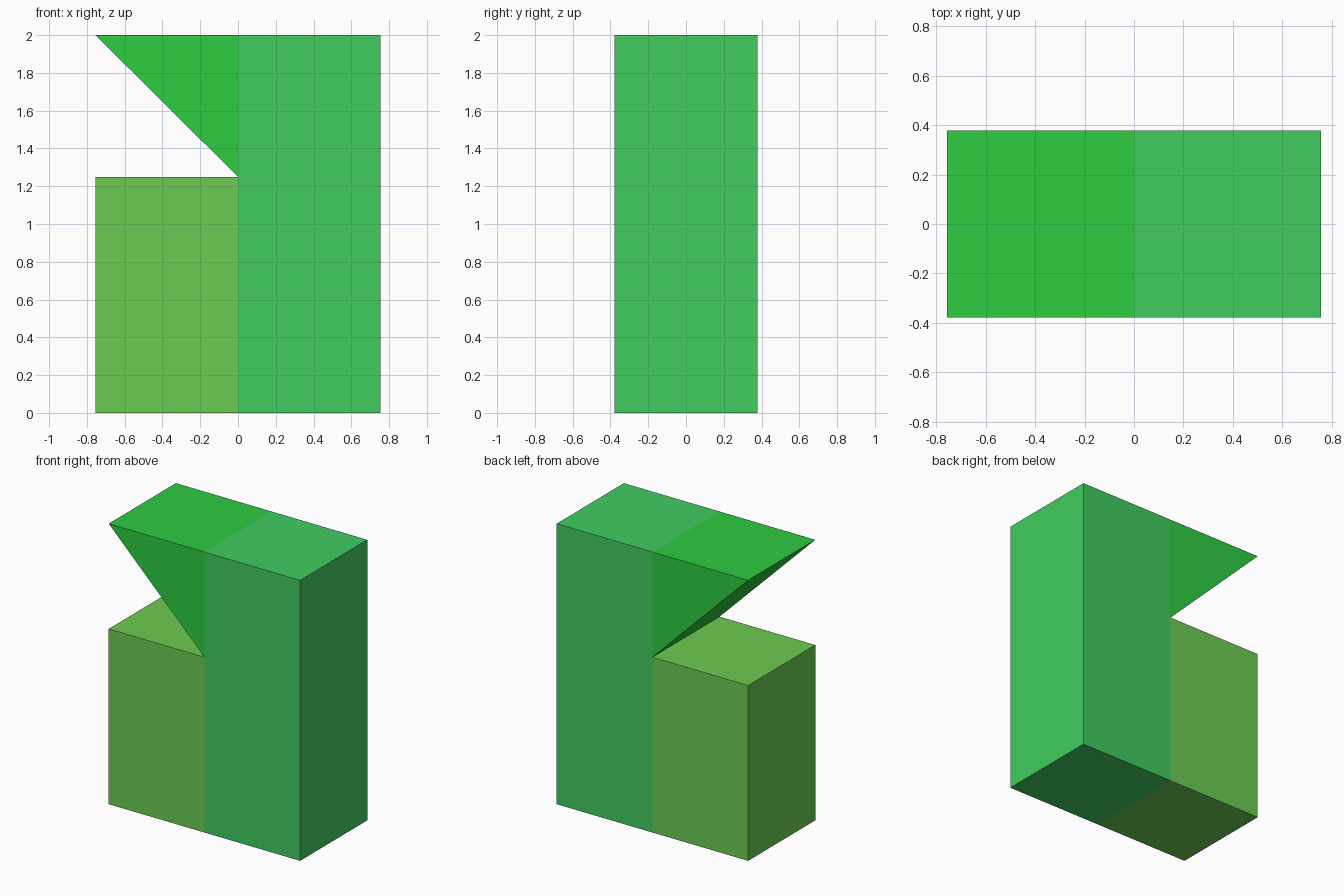
import bpy

if "Cube" in bpy.data.objects:
    bpy.data.objects.remove(bpy.data.objects["Cube"])

HALF_X, HALF_Y = 0.755, 0.378
SPLIT, TOP = 1.25, 2.0


def linear(hex_code):
    """Convert an sRGB hex colour to a linear RGBA tuple."""
    values = [int(hex_code[i:i + 2], 16) / 255 for i in (0, 2, 4)]
    return [v / 12.92 if v <= 0.04045 else ((v + 0.055) / 1.055) ** 2.4
            for v in values] + [1.0]


def prism(name, profile, hex_code):
    """Extrude a counter-clockwise (x, z) profile through the full depth."""
    n = len(profile)
    verts = [(x, y, z) for y in (-HALF_Y, HALF_Y) for x, z in profile]
    faces = [list(range(n)), list(range(2 * n - 1, n - 1, -1))]
    for i in range(n):
        j = (i + 1) % n
        faces.append([j, i, i + n, j + n])
    mesh = bpy.data.meshes.new(name)
    mesh.from_pydata(verts, [], faces)
    mat = bpy.data.materials.new(name + "_green")
    mat.diffuse_color = linear(hex_code)
    mat.use_nodes = True
    mat.node_tree.nodes["Principled BSDF"].inputs["Base Color"].default_value = mat.diffuse_color
    mesh.materials.append(mat)
    obj = bpy.data.objects.new(name, mesh)
    bpy.context.collection.objects.link(obj)
    return obj


# Tall right-hand block
prism("tall_block", [(0, 0), (HALF_X, 0), (HALF_X, TOP), (0, TOP)], "41CC60")

# Short left-hand block
prism("short_block", [(-HALF_X, 0), (0, 0), (0, SPLIT), (-HALF_X, SPLIT)], "6CCC52")

# Overhanging wedge, flush with the top
prism("overhang_wedge", [(0, SPLIT), (0, TOP), (-HALF_X, TOP)], "2ECC40")
